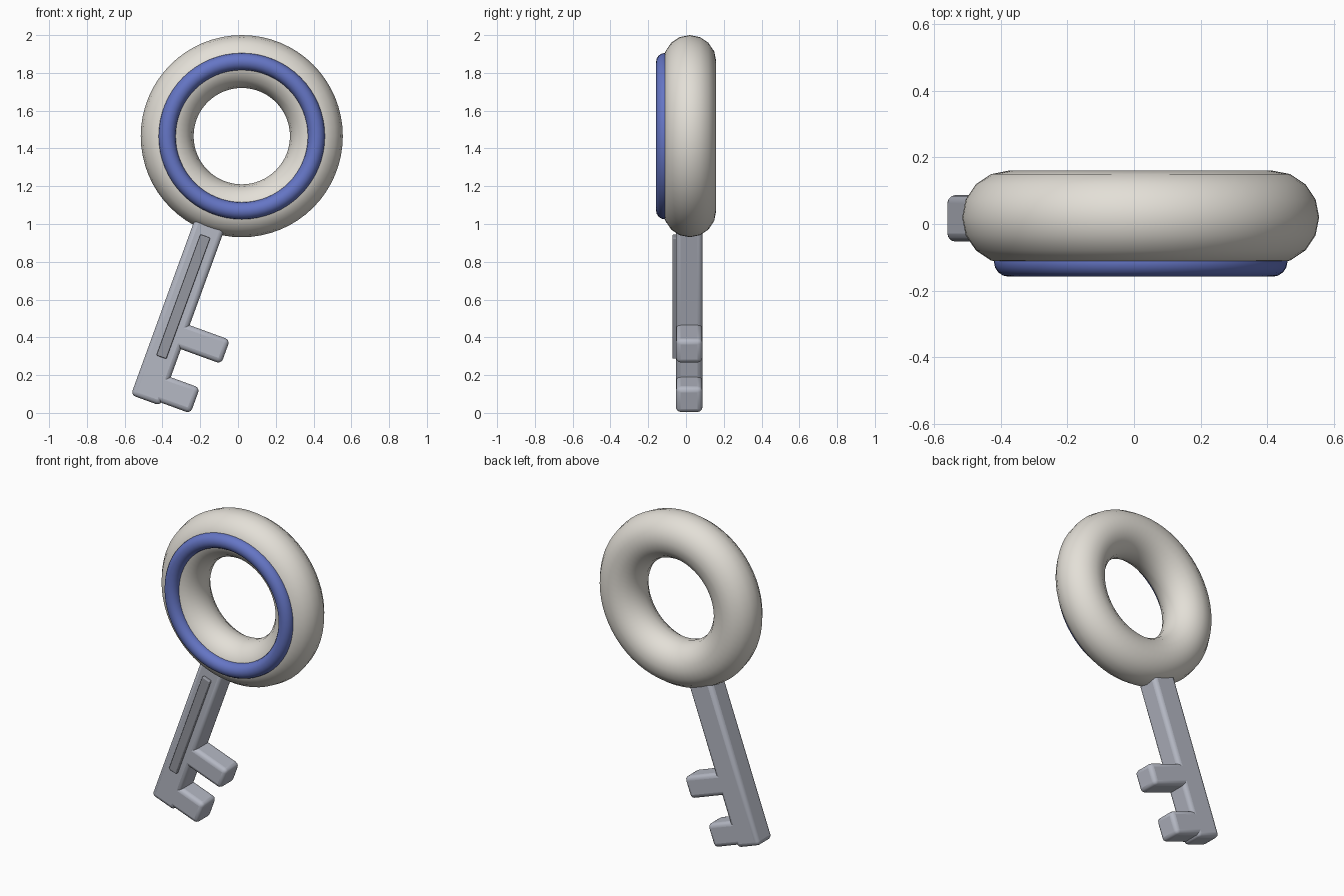
import bpy
from math import radians, pi
from mathutils import Matrix

if "Cube" in bpy.data.objects:
    bpy.data.objects.remove(bpy.data.objects["Cube"])

CENTER = (0.02, 0.02, 1.465)   # middle of the ring handle
# Local key frame: x across the shaft, -z along the shaft, tilted 20 degrees
KEY = Matrix.Translation(CENTER) @ Matrix.Rotation(radians(20), 4, 'Y')


def material(name, color):
    m = bpy.data.materials.new(name)
    m.diffuse_color = (*color, 1)
    m.use_nodes = True
    m.node_tree.nodes["Principled BSDF"].inputs["Base Color"].default_value = m.diffuse_color
    return m


cream = material("cream", (0.77, 0.74, 0.68))
blue = material("blue", (0.13, 0.18, 0.56))
steel = material("steel", (0.46, 0.48, 0.55))
dark_steel = material("dark_steel", (0.30, 0.31, 0.35))


def ring(name, y, major, minor, segments, mat):
    bpy.ops.mesh.primitive_torus_add(
        location=(CENTER[0], y, CENTER[2]), rotation=(pi / 2, 0, 0),
        major_radius=major, minor_radius=minor,
        major_segments=64, minor_segments=segments)
    ob = bpy.context.object
    ob.name = name
    ob.data.materials.append(mat)
    bpy.ops.object.shade_smooth()


def bar(name, u, t, y, bevel, mat):
    """Bevelled box spanning u across, t down the shaft and y in depth."""
    bpy.ops.mesh.primitive_cube_add(size=1)
    ob = bpy.context.object
    ob.name = name
    size = (u[1] - u[0], y[1] - y[0], t[1] - t[0])
    mid = ((u[0] + u[1]) / 2, (y[0] + y[1]) / 2 - CENTER[1], -(t[0] + t[1]) / 2)
    ob.data.transform(Matrix.Diagonal((*size, 1)))
    ob.matrix_world = KEY @ Matrix.Translation(mid)
    ob.data.materials.append(mat)
    mod = ob.modifiers.new("bevel", 'BEVEL')
    mod.width = bevel
    mod.segments = 3
    bpy.ops.object.shade_smooth_by_angle(angle=radians(35))


# Ring handle and its inlaid band
ring("ring_handle", CENTER[1], 0.395, 0.14, 16, cream)
ring("front_band", -0.113, 0.395, 0.045, 16, blue)

# Shaft with two teeth
DEPTH = (-0.053, 0.087)
bar("shaft", (-0.083, 0.083), (0.42, 1.488), DEPTH, 0.025, steel)
bar("upper_tooth", (-0.03, 0.31), (1.035, 1.17), DEPTH, 0.025, steel)
bar("lower_tooth", (-0.03, 0.247), (1.328, 1.472), DEPTH, 0.025, steel)

# Raised strip on the front of the shaft
bar("shaft_strip", (-0.028, 0.028), (0.563, 1.245), (-0.072, -0.03), 0.006, dark_steel)
